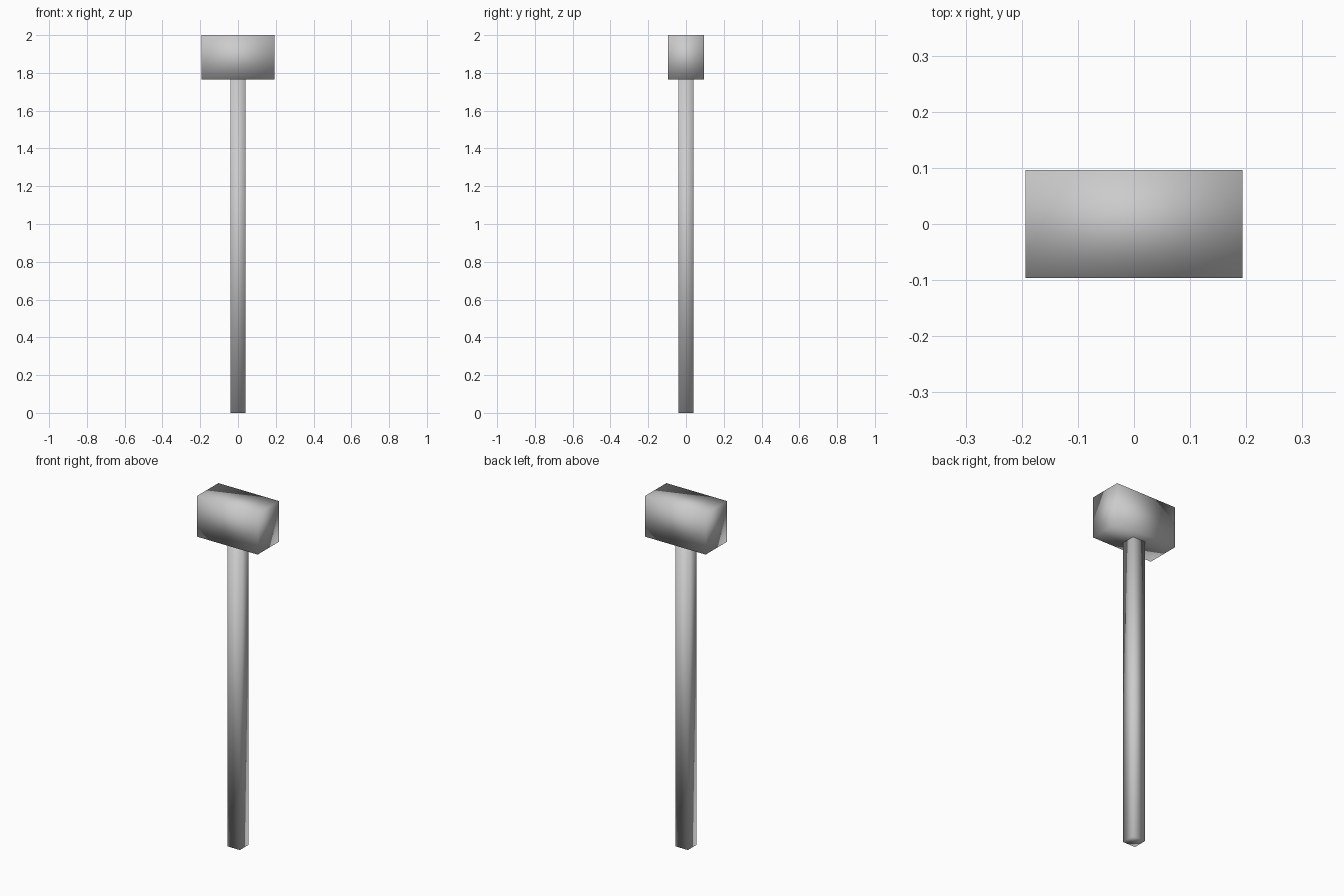
import bpy

if "Cube" in bpy.data.objects:
    bpy.data.objects.remove(bpy.data.objects["Cube"])


def smooth_box(name, half_x, half_y, z0, z1):
    """Four-sided block with fully smooth shading."""
    bpy.ops.mesh.primitive_cube_add(size=2, location=(0, 0, 0))
    obj = bpy.context.object
    obj.name = name
    for v in obj.data.vertices:
        v.co.x *= half_x
        v.co.y *= half_y
        v.co.z = z1 if v.co.z > 0 else z0
    bpy.ops.object.shade_smooth()
    return obj


# Long square handle, meeting the underside of the head
smooth_box("handle", 0.04, 0.04, 0.0, 1.765)

# Mallet head
smooth_box("head", 0.193, 0.0965, 1.765, 2.0)
